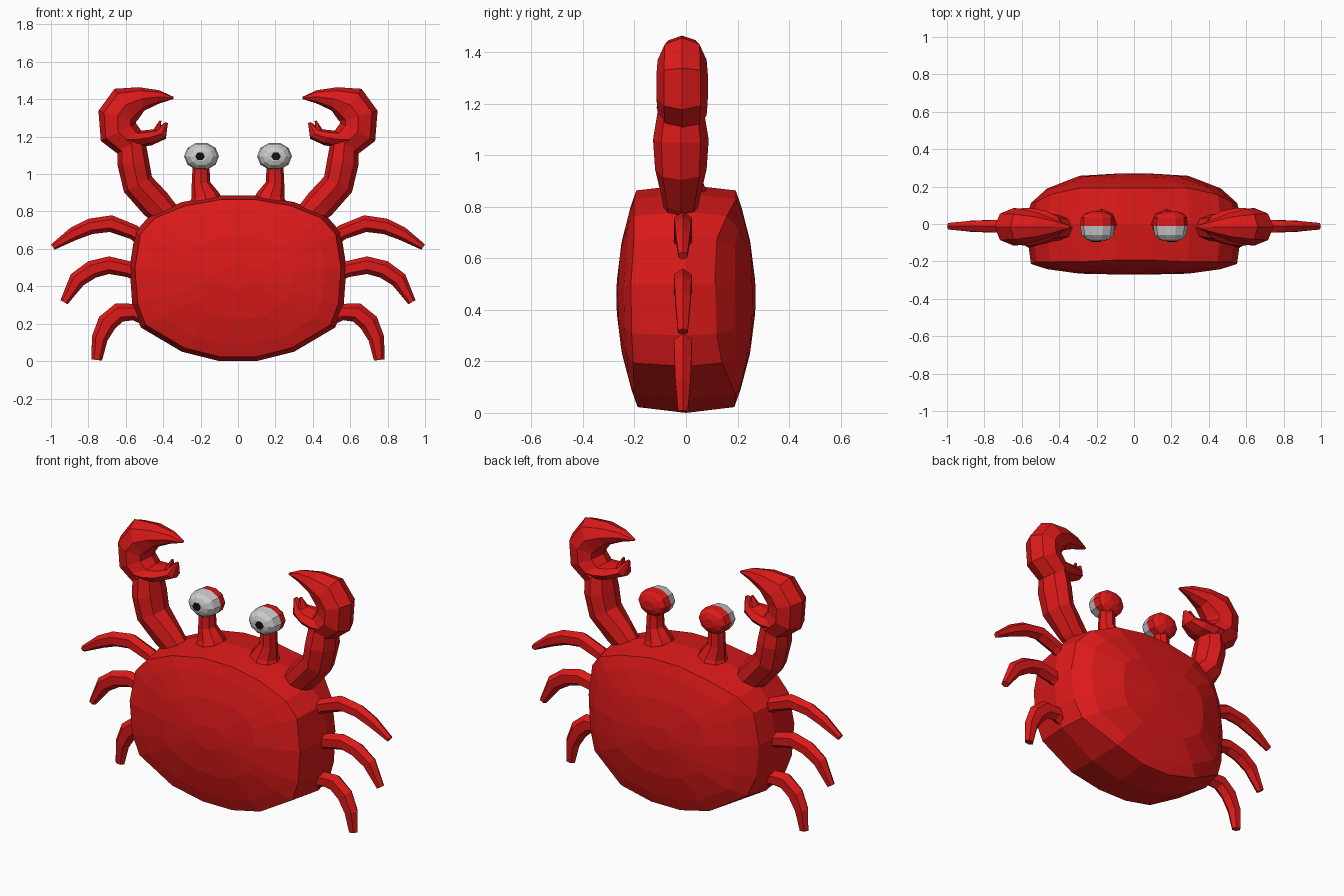
import bpy, bmesh
from math import cos, sin, pi
from mathutils import Vector

if "Cube" in bpy.data.objects:
    bpy.data.objects.remove(bpy.data.objects["Cube"])


def material(name, color):
    m = bpy.data.materials.new(name)
    m.diffuse_color = color
    m.use_nodes = True
    m.node_tree.nodes["Principled BSDF"].inputs["Base Color"].default_value = m.diffuse_color
    return m


RED = material("red", (0.72, 0.01, 0.01, 1))
WHITE = material("white", (0.8, 0.8, 0.8, 1))
BLACK = material("black", (0.005, 0.005, 0.005, 1))


def loft(name, rings, mat, mirror=True):
    """Skin a list of equal-length vertex rings and cap both ends."""
    bm = bmesh.new()
    vs = [[bm.verts.new(p) for p in r] for r in rings]
    n = len(rings[0])
    for a, b in zip(vs, vs[1:]):
        for i in range(n):
            j = (i + 1) % n
            bm.faces.new((a[i], a[j], b[j], b[i]))
    bm.faces.new(vs[0])
    bm.faces.new(vs[-1])
    bmesh.ops.recalc_face_normals(bm, faces=bm.faces)
    me = bpy.data.meshes.new(name)
    bm.to_mesh(me)
    bm.free()
    ob = bpy.data.objects.new(name, me)
    bpy.context.collection.objects.link(ob)
    me.materials.append(mat)
    if mirror:
        mod = ob.modifiers.new("mirror", 'MIRROR')
        mod.use_mirror_merge = False
    return ob


def limb(name, path, sides, y0=-0.012):
    """Tapered tube in the xz plane; path items are x, z, half width, half depth."""
    pts = [Vector((p[0], 0, p[1])) for p in path]
    rings = []
    for i, (x, z, w, d) in enumerate(path):
        t = (pts[min(i + 1, len(pts) - 1)] - pts[max(i - 1, 0)]).normalized()
        nrm = Vector((-t.z, 0, t.x))
        ring = []
        for k in range(sides):
            a = 2 * pi * k / sides
            ring.append(pts[i] + nrm * w * cos(a) + Vector((0, y0 + d * sin(a), 0)))
        rings.append(ring)
    return loft(name, rings, RED)


# Body: one outline, scaled into domed front and back faces
half = [(.1, 0), (.3, .05), (.52, .18), (.565, .3), (.58, .5),
        (.55, .69), (.47, .78), (.3, .85), (.1, .885)]
outline = half + [(-x, z) for x, z in reversed(half)]


def body_ring(s, side):
    ring = []
    for x, z in outline:
        x, z = x * s, .45 + (z - .45) * s
        depth = .27 - .45 * (z - .45) ** 2 - (.6 if side < 0 else 1.7) * x ** 4
        ring.append((x, side * depth, z))
    return ring


front = [body_ring(s, -1) for s in (.15, .5, .8, .95)]
back = [body_ring(s, 1) for s in (.95, .8, .5, .15)]
middle = [[(x, 0, z) for x, z in outline]]
loft("body", front + middle + back, RED, mirror=False)

# Three pairs of curved legs
limb("upper_leg", [(.48, .63, .035, .035), (.56, .69, .04, .04), (.68, .735, .045, .04),
                   (.79, .72, .042, .036), (.88, .68, .036, .032), (.99, .61, .017, .02)], 6)
limb("middle_leg", [(.48, .44, .04, .035), (.58, .49, .043, .04), (.69, .513, .047, .04),
                    (.78, .49, .048, .038), (.86, .435, .045, .034), (.93, .315, .022, .022)], 6)
limb("lower_leg", [(.45, .21, .04, .035), (.55, .262, .045, .04), (.635, .26, .052, .04),
                   (.7, .205, .053, .038), (.74, .12, .043, .034), (.755, .006, .028, .022)], 6)

# Arms
limb("arm", [(.36, .76, .07, .06), (.44, .84, .085, .075), (.535, .945, .085, .1),
             (.56, 1.06, .085, .108), (.57, 1.17, .075, .09)], 8, -.02)

# Claws: palm with hooked upper finger, and a forked thumb
limb("claw", [(.565, 1.155, .085, .095), (.64, 1.225, .105, .1), (.645, 1.31, .105, .1),
              (.6, 1.37, .105, .095), (.515, 1.402, .064, .075), (.42, 1.413, .035, .04),
              (.345, 1.407, .006, .01)], 8, -.015)
limb("thumb", [(.6, 1.185, .045, .1), (.54, 1.185, .045, .1), (.47, 1.195, .042, .085),
               (.41, 1.215, .036, .055), (.382, 1.275, .008, .012)], 8, -.015)
limb("thumb_prong", [(.45, 1.2, .03, .05), (.43, 1.235, .02, .035),
                     (.415, 1.285, .005, .01)], 6, -.015)

# Eye stalks
limb("eye_stalk", [(.17, .82, .11, .1), (.175, .885, .075, .07),
                   (.198, .95, .05, .05), (.198, 1.06, .044, .045)], 8, 0)


# Eyes: white front half, red back half, dark pupil
def eye_ring(y, s, cx=.195, w=.093, h=.076, n=10):
    return [(cx + w * s * cos(2 * pi * k / n), y, 1.095 + h * s * sin(2 * pi * k / n))
            for k in range(n)]


loft("eye_front", [eye_ring(*r) for r in ((-.092, .35), (-.083, .65), (-.06, .9), (-.01, 1))], WHITE)
loft("eye_back", [eye_ring(*r) for r in ((-.01, 1), (.035, .95), (.055, .75), (.068, .35))], RED)
loft("pupil", [eye_ring(y, 1, .203, .026, .024, 6) for y in (-.096, -.08)], BLACK)
